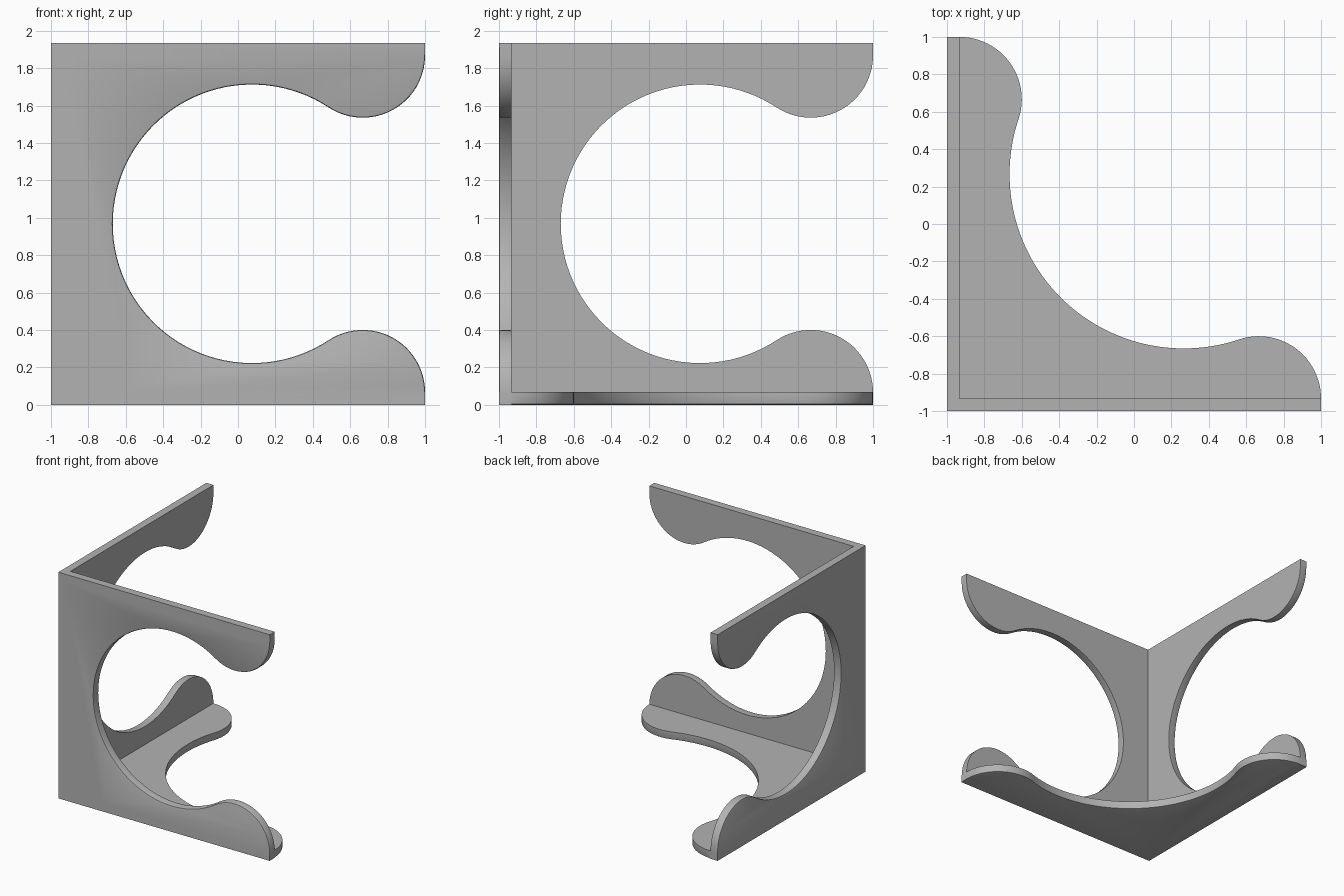
import bpy, bmesh, math
from mathutils import Vector

cube = bpy.data.objects.get("Cube")
if cube:
    bpy.data.objects.remove(cube, do_unlink=True)

T = 0.067            # plate thickness
H = 1.935            # overall height
R = 0.333            # lobe radius
C = 1 - R            # lobe centre along a plate

grey = bpy.data.materials.new("plain_grey")
grey.use_nodes = True
colour = (0.45, 0.45, 0.45, 1)
grey.diffuse_color = colour
grey.node_tree.nodes["Principled BSDF"].inputs["Base Color"].default_value = colour


def arc(centre, radius, start, end, steps):
    return [(centre[0] + radius * math.cos(start + (end - start) * i / steps),
             centre[1] + radius * math.sin(start + (end - start) * i / steps))
            for i in range(steps + 1)]


def direction(a, b):
    return math.atan2(b[1] - a[1], b[0] - a[0])


def outline(corners, big, lobe_a, lobe_b, end_angle):
    """Two convex lobes joined by a tangent concave arc, closed by straight sides."""
    big_radius = math.dist(big, lobe_a) - R
    first = direction(big, lobe_a)
    last = direction(big, lobe_b) - 2 * math.pi
    curve = arc(lobe_a, R, 0, direction(lobe_a, big), 24)
    curve += arc(big, big_radius, first, last, 72)[1:-1]
    curve += arc(lobe_b, R, direction(lobe_b, big), end_angle, 24)
    return corners[:2] + curve + corners[2:]


def plate(name, points, place):
    """Extrude an outline; place(u, v, depth) gives the position, depth 0 is outside."""
    bm = bmesh.new()
    outer = [bm.verts.new(place(u, v, 0)) for u, v in points]
    inner = [bm.verts.new(place(u, v, T)) for u, v in points]
    bm.faces.new(outer)
    bm.faces.new(inner[::-1])
    n = len(points)
    for i in range(n):
        j = (i + 1) % n
        bm.faces.new((outer[j], outer[i], inner[i], inner[j]))
    bmesh.ops.recalc_face_normals(bm, faces=bm.faces)
    # soften the outer edge along the curved rim
    rim = [bm.edges.get((outer[i], outer[i + 1])) for i in range(2, n - 3)]
    bmesh.ops.bevel(bm, geom=rim, offset=0.01, segments=2, profile=0.5, affect='EDGES')
    mesh = bpy.data.meshes.new(name)
    bm.to_mesh(mesh)
    bm.free()
    mesh.materials.append(grey)
    obj = bpy.data.objects.new(name, mesh)
    bpy.context.collection.objects.link(obj)
    return obj


# upright plates share one outline, the floor has its own
upright = outline([(-1, 0), (1, 0), (1, H), (-1, H)],
                  (0.075, H / 2), (C, T), (C, H - T), 0)
floor = outline([(-1, -1), (1, -1), (-1, 1)],
                (0.266, 0.266), (C, T - 1), (T - 1, C), math.pi / 2)

bracket = plate("corner_bracket", upright, lambda u, v, d: Vector((u, d - 1, v)))
others = [plate("side_plate", upright, lambda u, v, d: Vector((d - 1, u, v))),
          plate("floor_plate", floor, lambda u, v, d: Vector((u, v, d)))]

# fuse the three plates into a single body
bpy.ops.object.select_all(action='DESELECT')
bpy.context.view_layer.objects.active = bracket
bracket.select_set(True)
for other in others:
    union = bracket.modifiers.new("union", 'BOOLEAN')
    union.operation = 'UNION'
    union.solver = 'EXACT'
    union.object = other
    bpy.ops.object.modifier_apply(modifier=union.name)
    bpy.data.objects.remove(other, do_unlink=True)

bpy.ops.object.shade_smooth_by_angle(angle=math.radians(30))
